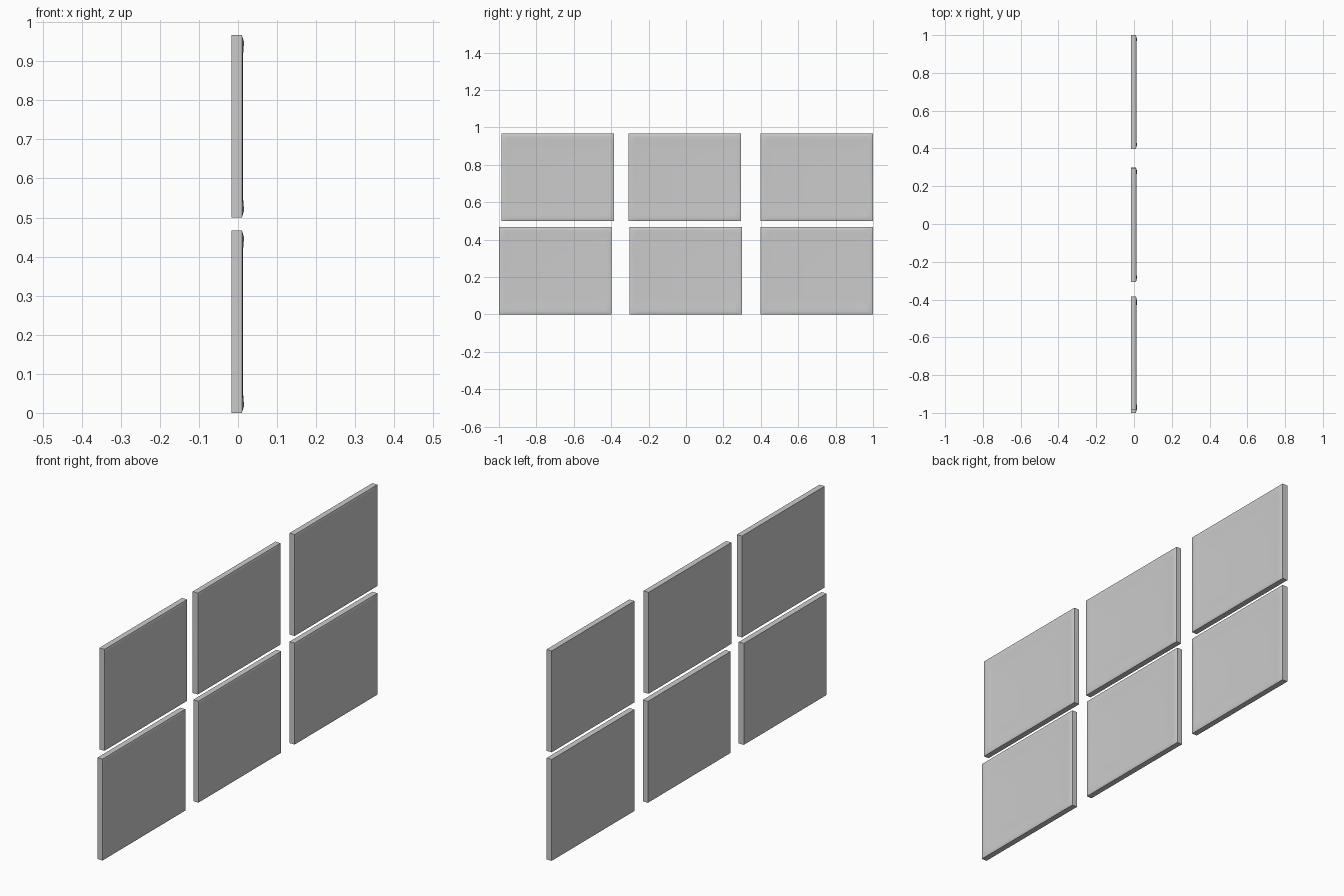
import bpy
import bmesh

cube = bpy.data.objects.get("Cube")
if cube:
    bpy.data.objects.remove(cube, do_unlink=True)

grey = bpy.data.materials.new("light_grey")
grey.use_nodes = True
colour = (0.6, 0.6, 0.6, 1)
grey.diffuse_color = colour
grey.node_tree.nodes["Principled BSDF"].inputs["Base Color"].default_value = colour

WIDTH, HEIGHT = 0.602, 0.467
# Nested rings from back to dished face: inset, depth, extra depth at corners
RINGS = [(0, -0.016, 0), (0, 0.010, 0), (0.006, 0.0118, 0),
         (0.018, 0.0125, 0.003), (0.035, 0.0118, 0), (0.08, 0.0105, 0)]


def ring(bm, inset, depth, lift):
    """Rectangle with its corners raised, and flat points near each corner."""
    w, h, step = WIDTH / 2 - inset, HEIGHT / 2 - inset, 0.03
    verts = []
    for sy, sz in ((-1, -1), (1, -1), (1, 1), (-1, 1)):
        trio = [(sy * w, sz * (h - step), 0), (sy * w, sz * h, lift),
                (sy * (w - step), sz * h, 0)]
        if sy * sz < 0:
            trio.reverse()
        if sy * sz > 0:
            order = trio
        else:
            order = trio
        verts += [bm.verts.new((depth + up, y, z)) for y, z, up in order]
    return verts


def panel(name, y, z):
    bm = bmesh.new()
    rings = [ring(bm, *r) for r in RINGS]
    for a, b in zip(rings, rings[1:]):
        for i in range(len(a)):
            j = (i + 1) % len(a)
            bm.faces.new((a[i], a[j], b[j], b[i]))
    bm.faces.new(rings[0][::-1])
    bm.faces.new(rings[-1])
    bmesh.ops.recalc_face_normals(bm, faces=bm.faces)
    mesh = bpy.data.meshes.new(name)
    bm.to_mesh(mesh)
    bm.free()
    mesh.materials.append(grey)
    obj = bpy.data.objects.new(name, mesh)
    obj.location = (0, y, z + HEIGHT / 2)
    bpy.context.collection.objects.link(obj)
    bpy.ops.object.select_all(action="DESELECT")
    obj.select_set(True)
    bpy.context.view_layer.objects.active = obj
    bpy.ops.object.shade_smooth_by_angle(angle=0.9)


# Two rows of three panels, slightly unevenly spaced
rows = {"lower": (0, (-0.699, -0.001, 0.699)),
        "upper": (0.5, (-0.685, -0.006, 0.699))}
for row, (z, centres) in rows.items():
    for place, y in zip(("front", "middle", "back"), centres):
        panel(f"{row}_{place}_panel", y, z)
